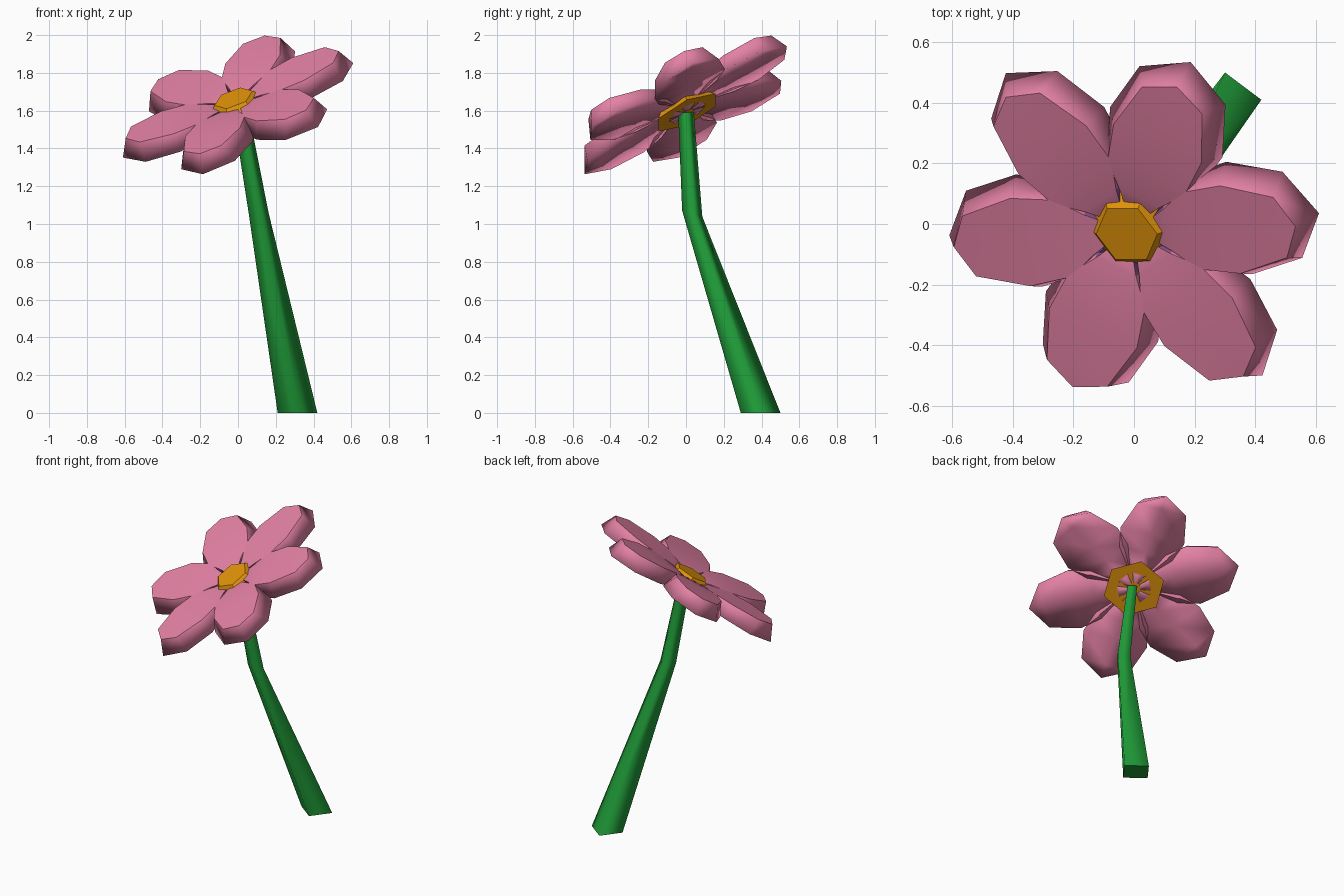
import bpy, bmesh, math
from mathutils import Vector, Matrix

if "Cube" in bpy.data.objects:
    bpy.data.objects.remove(bpy.data.objects["Cube"])


def material(name, rgb):
    m = bpy.data.materials.new(name)
    m.diffuse_color = (*rgb, 1)
    m.use_nodes = True
    m.node_tree.nodes["Principled BSDF"].inputs["Base Color"].default_value = m.diffuse_color
    return m


PINK = material("petal pink", (0.77, 0.22, 0.37))
MAUVE = material("petal base mauve", (0.32, 0.10, 0.32))
GOLD = material("centre gold", (0.74, 0.29, 0.003))
GREEN = material("stem green", (0.014, 0.33, 0.040))


def finish(bm, name, mats):
    bmesh.ops.remove_doubles(bm, verts=bm.verts, dist=1e-5)
    me = bpy.data.meshes.new(name)
    bm.to_mesh(me)
    bm.free()
    ob = bpy.data.objects.new(name, me)
    bpy.context.collection.objects.link(ob)
    for m in mats:
        me.materials.append(m)
    return ob


# Tilted frame of the flower head
n = Vector((-0.38, -0.5, 1)).normalized()
u = Vector((1, 0, 0.38)).normalized()
v = n.cross(u)
head = Matrix((u, v, n)).transposed().to_4x4()
head.translation = (0.005, 0.005, 1.59)

# Petal rows: upper fold (distance, half width, height), lower rim (same),
# and the height of the middle of the underside
ROWS = [
    ((0.035, 0.015, 0.03), (0.04, 0.016, -0.004), -0.006),
    ((0.10, 0.05, 0.072), (0.095, 0.035, -0.004), -0.006),
    ((0.14, 0.074, 0.08), (0.13, 0.085, 0.022), 0.03),
    ((0.23, 0.14, 0.095), (0.24, 0.17, 0.018), 0.034),
    ((0.375, 0.16, 0.105), (0.375, 0.205, 0.014), 0.028),
    ((0.555, 0.11, 0.112), (0.565, 0.157, 0.014), 0.018),
    ((0.61, 0.0, 0.112), (0.66, 0.0, 0.014), 0.014),
]

for i in range(6):
    bm = bmesh.new()
    place = head @ Matrix.Rotation(math.radians(60 * i + 3.5), 4, 'Z')
    grid = []
    for f, e, under in ROWS:
        loop = [(e[0], -e[1], e[2]), (f[0], -f[1], f[2]), (f[0], 0, f[2]),
                f, e, (e[0], 0, under)]
        grid.append([bm.verts.new(place @ Vector(p)) for p in loop])
    for r in range(len(grid) - 1):
        for c in range(6):
            d = (c + 1) % 6
            face = bm.faces.new((grid[r][c], grid[r + 1][c],
                                 grid[r + 1][d], grid[r][d]))
            face.smooth = True
            # mauve flanks at the inner end of each petal
            face.material_index = 1 if r < 2 and c in (0, 3) else 0
    bm.faces.new(grid[0])
    # crisp fold between the upper face and the drooping rim
    for a, b in zip(grid, grid[1:]):
        for c in (1, 3):
            bm.edges.get((a[c], b[c])).smooth = False
    finish(bm, f"petal_{i + 1}", [PINK, MAUVE])

# Golden centre: a low tapered six-sided disc
bm = bmesh.new()
place = head @ Matrix.Translation((0, 0, 0.045)) @ Matrix.Rotation(math.radians(30), 4, 'Z')
bmesh.ops.create_cone(bm, cap_ends=True, segments=6, radius1=0.192, radius2=0.108,
                      depth=0.09, matrix=place)
finish(bm, "flower_centre", [GOLD])

# Bent, tapering four-sided stem
bm = bmesh.new()
rings = []
for (x, y, z), rad, tilt in [((0.315, 0.395, 0), 0.106, 0),
                             ((0.11, 0.033, 1.055), 0.054, -0.3),
                             ((0.015, 0.0, 1.59), 0.042, 0)]:
    ring = []
    for k in range(4):
        a = math.radians(98 + 90 * k)
        dx, dy = rad * math.cos(a), rad * math.sin(a)
        ring.append(bm.verts.new((x + dx, y + dy, z + tilt * dy)))
    rings.append(ring)
for lo, hi in zip(rings, rings[1:]):
    for k in range(4):
        j = (k + 1) % 4
        bm.faces.new((lo[k], lo[j], hi[j], hi[k])).smooth = True
bm.faces.new(rings[0][::-1])
bm.faces.new(rings[-1])
finish(bm, "stem", [GREEN])
